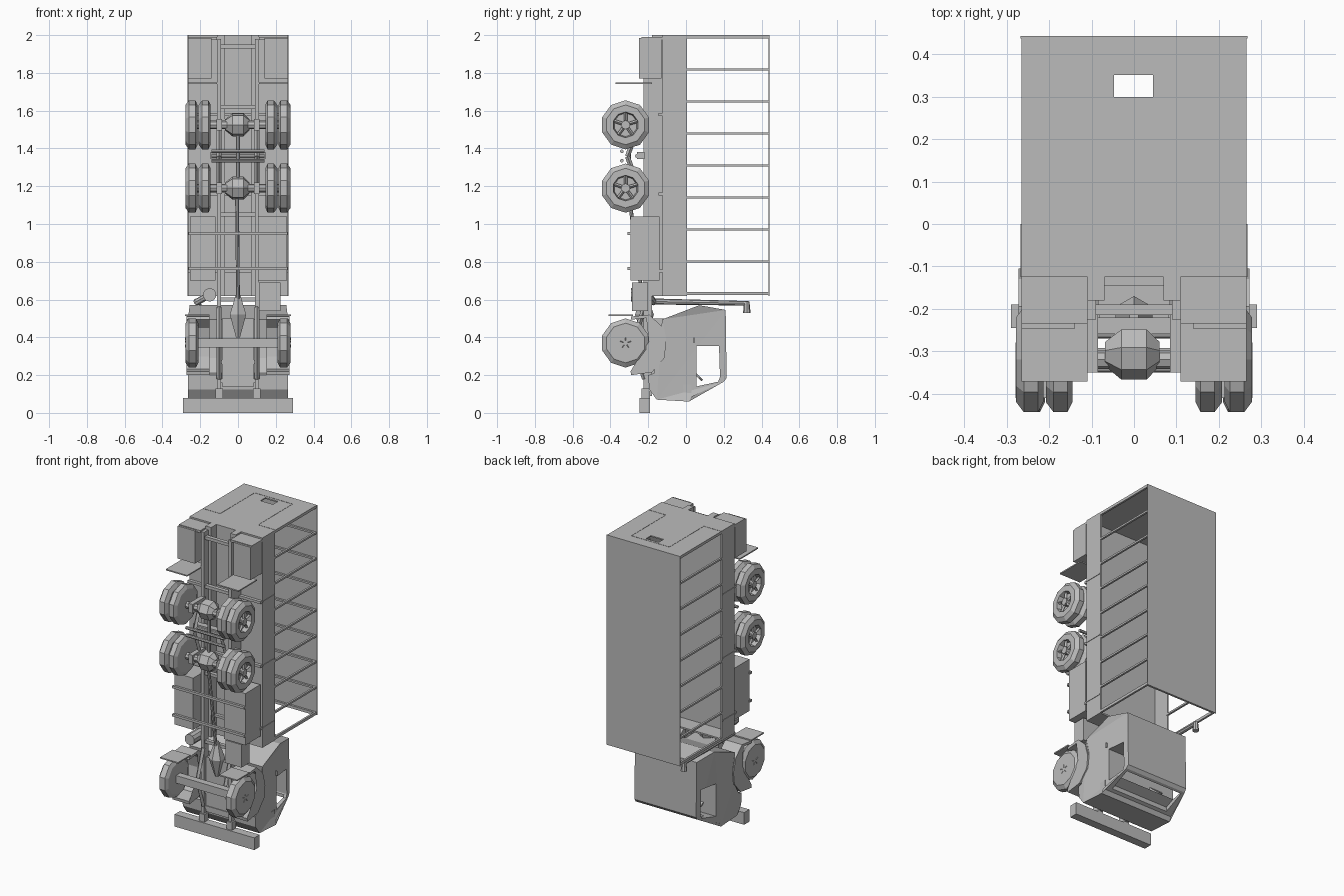
import bpy, bmesh, math
from mathutils import Vector

if "Cube" in bpy.data.objects:
    bpy.data.objects.remove(bpy.data.objects["Cube"])

GREY = bpy.data.materials.new("plain_grey")
GREY.use_nodes = True
GREY.diffuse_color = (0.5, 0.5, 0.5, 1)
GREY.node_tree.nodes["Principled BSDF"].inputs["Base Color"].default_value = GREY.diffuse_color
SIDES = (("right", -1), ("left", 1))


def finish(name, bm):
    bmesh.ops.recalc_face_normals(bm, faces=bm.faces)
    mesh = bpy.data.meshes.new(name)
    bm.to_mesh(mesh)
    bm.free()
    mesh.materials.append(GREY)
    ob = bpy.data.objects.new(name, mesh)
    bpy.context.collection.objects.link(ob)
    return ob


def box(name, xs, ys, zs):
    bm = bmesh.new()
    bmesh.ops.create_cube(bm, size=1)
    for v in bm.verts:
        v.co = [r[0] if c < 0 else r[1] for c, r in zip(v.co, (xs, ys, zs))]
    return finish(name, bm)


def pair(name, xs, ys, zs):
    for side, s in SIDES:
        box(f"{name}_{side}", sorted(s * x for x in xs), ys, zs)


def tube(name, a, b, r, sides=8, r2=None):
    a, b = Vector(a), Vector(b)
    bm = bmesh.new()
    bmesh.ops.create_cone(bm, cap_ends=True, segments=sides, radius1=r,
                          radius2=r if r2 is None else r2, depth=(b - a).length)
    rot = (b - a).to_track_quat("Z", "Y").to_matrix()
    for v in bm.verts:
        v.co = rot @ v.co + (a + b) / 2
    return finish(name, bm)


def prism(name, pts, half):
    """Extrude a (y, z) outline across x; half(y) gives the (low, high) x."""
    bm = bmesh.new()
    rows = [[bm.verts.new((half(y)[k], y, z)) for y, z in pts] for k in (0, 1)]
    n = len(pts)
    for i in range(n):
        j = (i + 1) % n
        bm.faces.new((rows[0][i], rows[0][j], rows[1][j], rows[1][i]))
    caps = [bm.faces.new(r) for r in rows]
    bmesh.ops.triangulate(bm, faces=caps)
    return finish(name, bm)


def lathe(name, profile, y, z, sides=10):
    """Revolve an (x, radius) profile around an axle along x."""
    bm = bmesh.new()
    rings = []
    for x, r in profile:
        rings.append([bm.verts.new((x, y + r * math.cos(t), z + r * math.sin(t)))
                      for t in (math.tau * (i + 0.5) / sides for i in range(sides))])
    for a, b in zip(rings, rings[1:]):
        for i in range(sides):
            j = (i + 1) % sides
            bm.faces.new((a[i], a[j], b[j], b[i]))
    bm.faces.new(rings[0])
    bm.faces.new(rings[-1])
    return finish(name, bm)


def cut(target, cutter):
    mod = target.modifiers.new("cut", "BOOLEAN")
    mod.operation, mod.solver, mod.object = "DIFFERENCE", "EXACT", cutter
    cutter.hide_render = True
    bpy.context.view_layer.objects.active = target
    bpy.ops.object.modifier_apply(modifier=mod.name)
    bpy.data.objects.remove(cutter)


# Cargo bed: floor, low side boards, front board and beams
W = 0.265
box("bed_floor", (-W, W), (-0.125, -0.11), (0.62, 2))
pair("bed_side_board", (W - 0.01, W), (-0.125, 0.005), (0.62, 2))
box("bed_front_board", (-W, W), (-0.125, 0), (0.62, 0.63))
pair("bed_beam", (0.07, 0.11), (-0.18, -0.125), (0.62, 2))
for i, z in enumerate((0.75, 1.16, 1.58)):
    box(f"bed_cross_beam_{i}", (-W, W), (-0.145, -0.125), (z - 0.008, z + 0.008))
    pair(f"board_strap_{i}", (W, W + 0.003), (-0.125, 0), (z - 0.003, z + 0.003))

# Open canopy: roof sheet, hoops and rear curtain with its window
box("canopy_roof", (-W - 0.003, W + 0.003), (0.438, 0.443), (0.62, 2))
for i in range(9):
    z = 0.632 + i * 0.1695
    t = 0.009 if i == 0 else 0.006
    pair(f"hoop_{i}_post", (W - 0.013, W), (0, 0.44), (z - t, z + t))
    box(f"hoop_{i}_bar", (-W, W), (0.425, 0.438), (z - t, z + t))
curtain = box("rear_curtain", (-W, W), (-0.125, 0.44), (1.992, 2))
cut(curtain, box("window_cutter", (-0.047, 0.045), (0.3, 0.352), (1.9, 2.1)))
E = (1.999, 2.0015)
pair("curtain_side_seam", (0.1375, 0.139), (0.012, 0.37), E)
pair("curtain_low_seam", (0.138, W), (0.011, 0.0125), E)
box("curtain_top_seam", (-0.139, 0.139), (0.369, 0.3705), E)


# Cab shell, narrower at the roof, hollow with open windows
def cab_half(y):
    w = W if y < 0.03 else W - 0.04 * (y - 0.03) / 0.18
    return -w, w


cab = prism("cab", [(0.21, 0.545), (0.07, 0.57), (-0.125, 0.495), (-0.105, 0.39),
                    (-0.12, 0.29), (-0.17, 0.21), (-0.2, 0.2), (-0.195, 0.125),
                    (-0.155, 0.07), (0.015, 0.06), (0.03, 0.087), (0.2, 0.165),
                    (0.215, 0.185)], cab_half)
cut(cab, prism("cabin_cutter", [(0.2, 0.53), (0.07, 0.55), (-0.08, 0.49), (-0.08, 0.1),
                                (0.015, 0.085), (0.035, 0.1), (0.19, 0.172), (0.204, 0.19)],
               lambda y: (cab_half(y)[0] + 0.012, cab_half(y)[1] - 0.012)))
cut(cab, prism("side_window_cutter", [(0.055, 0.355), (0.175, 0.355), (0.18, 0.19),
                                      (0.17, 0.165), (0.055, 0.14)], lambda y: (-0.4, 0.4)))
cut(cab, prism("windscreen_cutter", [(0.05, 0.05), (0.05, 0.125), (0.185, 0.185), (0.185, 0.05)],
               lambda y: (-0.21, 0.21)))
box("dashboard", (-0.25, 0.25), (-0.08, 0.03), (0.1, 0.15))
for side, s in SIDES:
    box(f"seat_base_{side}", sorted((s * 0.05, s * 0.2)), (-0.08, -0.03), (0.27, 0.42))
    box(f"seat_back_{side}", sorted((s * 0.05, s * 0.2)), (-0.08, 0.05), (0.42, 0.46))
wheel_at = Vector((-0.12, 0.05, 0.2))
tilt = Vector((0, 0.5, 0.5))
tube("steering_wheel", wheel_at, wheel_at + tilt * 0.015, 0.045, 12)
tube("steering_column", wheel_at, wheel_at - tilt * 0.13, 0.007)
pair("door_handle", (0.245, 0.256), (0.04, 0.045), (0.37, 0.4))

# Front bumper and brackets
box("bumper", (-0.29, 0.29), (-0.245, -0.19), (0, 0.08))
pair("bumper_bracket", (0.08, 0.12), (-0.235, -0.19), (0.07, 0.13))

# Ladder chassis
pair("chassis_rail", (0.09, 0.11), (-0.225, -0.18), (0.09, 1.98))
for i, z in enumerate((0.17, 0.27, 0.6, 1.05, 1.62, 1.94)):
    box(f"cross_member_{i}", (-0.1, 0.1), (-0.215, -0.19), (z - 0.01, z + 0.01))
box("bogie_cross_member", (-0.145, 0.145), (-0.26, -0.22), (1.345, 1.38))
for i, (y, z) in enumerate(((-0.34, 1.385), (-0.34, 1.335), (-0.26, 1.36))):
    tube(f"bogie_tube_{i}", (-0.14, y, z), (0.14, y, z), 0.01)

# Wheels with spoked hubs
AY = -0.32


def wheel(name, s, x0, x1, z, dish):
    hub = 0.068
    prof = [(x0, hub), (x0, 0.105), (x0 + 0.012, 0.13), (x1 - 0.018, 0.13), (x1, 0.105), (x1, hub)]
    prof += [(x1 - dish, hub - 0.006)] if dish else []
    lathe(name, [(s * x, r) for x, r in prof], AY, z)


for side, s in SIDES:
    wheel(f"front_wheel_{side}", s, 0.21, 0.278, 0.37, 0)
    for k, z in enumerate((1.19, 1.525)):
        wheel(f"rear_inner_wheel_{k}_{side}", s, 0.145, 0.208, z, 0)
        wheel(f"rear_outer_wheel_{k}_{side}", s, 0.214, 0.278, z, 0.03)
        tube(f"rear_hub_{k}_{side}", (s * 0.24, AY, z), (s * 0.275, AY, z), 0.024)
    for k, z in enumerate((0.37, 1.19, 1.525)):
        reach = 0.03 if k == 0 else 0.064
        x = s * (0.277 if k == 0 else 0.262)
        for i in range(5):
            t = math.tau * i / 5 + 0.3
            d = Vector((0, math.cos(t), math.sin(t)))
            c = Vector((x, AY, z))
            tube(f"spoke_{k}_{i}_{side}", c + d * 0.012, c + d * reach, 0.003 if k == 0 else 0.009, 4)

# Axles, differentials, springs and drive line
box("front_axle", (-0.21, 0.21), (-0.345, -0.3), (0.345, 0.395))
for k, z in enumerate((1.19, 1.525)):
    tube(f"rear_axle_{k}", (-0.22, AY, z), (0.22, AY, z), 0.022)
    lathe(f"differential_{k}", [(-0.068, 0.03), (-0.03, 0.062), (0.03, 0.062), (0.06, 0.03)],
          -0.305, z, 7)
    pair(f"axle_clamp_{k}", (0.085, 0.115), (-0.35, -0.21), (z - 0.03, z + 0.03))
tube("rear_drive_shaft", (0, -0.3, 1.24), (0, -0.3, 1.48), 0.01)
tube("drive_shaft", (0, -0.23, 0.6), (-0.005, -0.3, 1.14), 0.01)
tube("gearbox_front", (0, -0.22, 0.4), (0, -0.22, 0.52), 0.012, 6, 0.05)
tube("gearbox_rear", (0, -0.22, 0.52), (0, -0.22, 0.63), 0.05, 6, 0.012)
box("engine", (-0.085, 0.085), (-0.21, -0.09), (0.14, 0.5))
for side, s in SIDES:
    x = s * 0.1
    for part, z0, z1, y in (("front", 0.18, 0.56, -0.22), ("rear", 1.19, 1.525, -0.25)):
        zm = (z0 + z1) / 2
        for a, b in ((z0, zm), (z1, zm)):
            tube(f"{part}_leaf_spring_{side}", (x, y, a), (x, y - 0.06, b), 0.013, 4)

# Front mudguards: arched strip plus rear flap
arc = [(-0.29, 0.2), (-0.18, 0.215), (-0.115, 0.29), (-0.105, 0.37), (-0.13, 0.46),
       (-0.195, 0.52), (-0.29, 0.51)]
inner = [(AY + (y - AY) * 0.88, 0.37 + (z - 0.37) * 0.88) for y, z in reversed(arc)]
for side, s in SIDES:
    lo, hi = sorted((s * 0.15, s * 0.272))
    prism(f"front_mudguard_{side}", arc + inner, lambda y: (lo, hi))
pair("front_mud_flap", (0.15, 0.28), (-0.41, -0.28), (0.513, 0.521))

# Side tanks, straps and step boxes
box("right_tank", (-0.255, -0.12), (-0.295, -0.14), (0.7, 1.04))
box("left_tank", (0.105, 0.26), (-0.295, -0.14), (0.7, 1.04))
for i, z in enumerate((0.765, 0.95)):
    box(f"tank_strap_{i}", (-0.262, 0.262), (-0.31, -0.293), (z - 0.008, z + 0.008))
box("battery_box", (0.11, 0.225), (-0.285, -0.2), (0.54, 0.69))

# Rear lockers and mud flaps
pair("rear_locker", (0.14, W), (-0.248, -0.13), (1.77, 1.985))
pair("rear_locker_lip", (0.11, W), (-0.235, -0.125), (1.975, 1.99))
pair("rear_mud_flap", (0.11, W), (-0.372, -0.18), (1.74, 1.748))

# Air intake behind the cab
tube("air_filter", (-0.15, -0.29, 0.625), (-0.15, -0.18, 0.625), 0.036, 10)
tube("intake_elbow", (-0.15, -0.2, 0.625), (-0.22, -0.17, 0.585), 0.018)
tube("intake_pipe", (-0.22, -0.18, 0.59), (-0.21, 0.33, 0.58), 0.016, 8, 0.012)
tube("intake_cap", (-0.21, 0.322, 0.59), (-0.21, 0.322, 0.53), 0.014, 8, 0.02)
